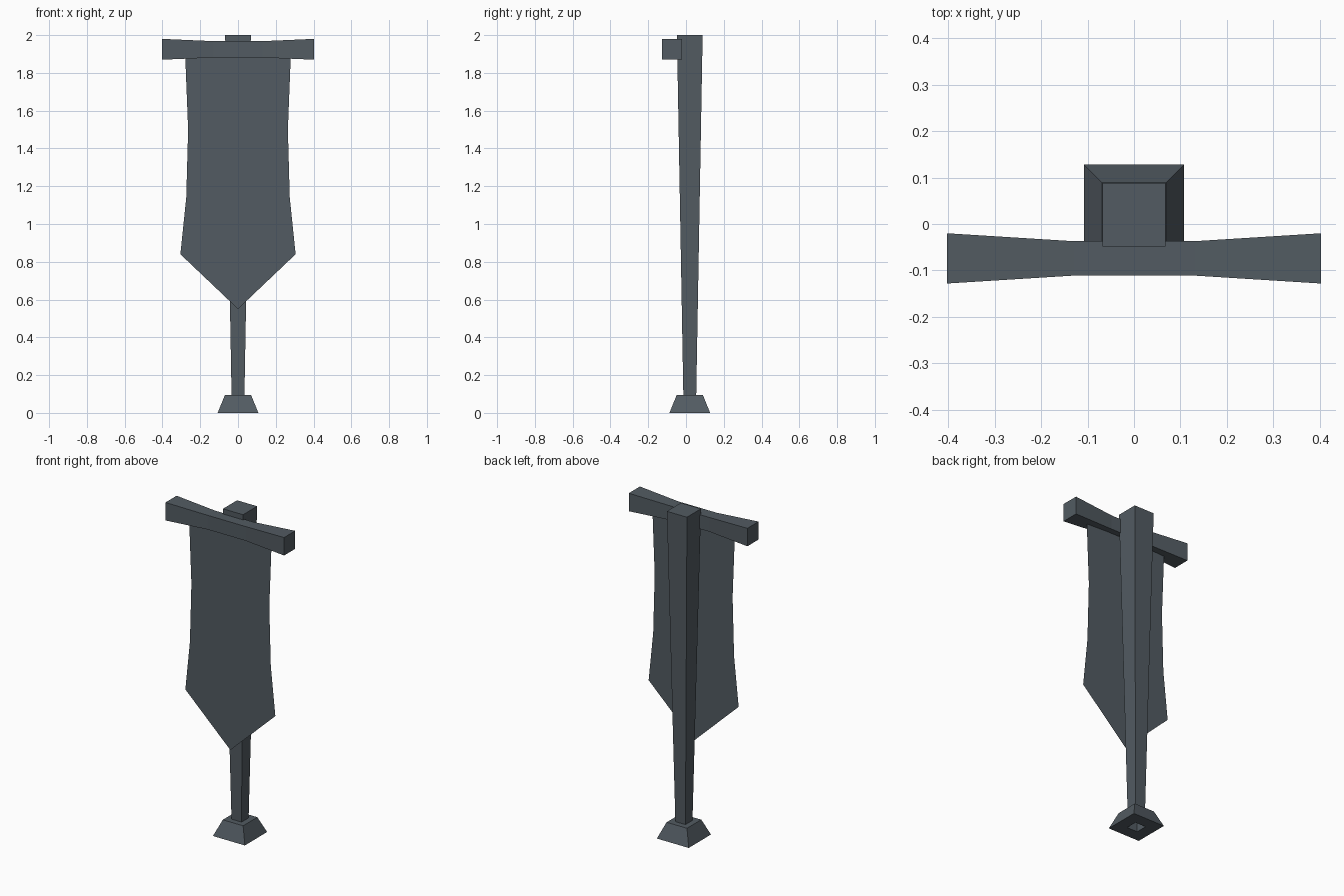
import bpy
import bmesh

if "Cube" in bpy.data.objects:
    bpy.data.objects.remove(bpy.data.objects["Cube"], do_unlink=True)

slate = bpy.data.materials.new("dark_slate")
slate.use_nodes = True
colour = (0.085, 0.105, 0.122, 1)
slate.diffuse_color = colour
slate.node_tree.nodes["Principled BSDF"].inputs["Base Color"].default_value = colour

POLE_Y = 0.02
BAR_Y = -0.074


def finish(name, bm, fix_normals=True):
    if fix_normals:
        bmesh.ops.recalc_face_normals(bm, faces=bm.faces)
    mesh = bpy.data.meshes.new(name)
    bm.to_mesh(mesh)
    bm.free()
    mesh.materials.append(slate)
    obj = bpy.data.objects.new(name, mesh)
    bpy.context.collection.objects.link(obj)
    return obj


def loft(name, rings, start_cap=True, end_cap=True, closed=False):
    """Skin a series of four-cornered rings."""
    bm = bmesh.new()
    loops = [[bm.verts.new(p) for p in ring] for ring in rings]
    pairs = list(zip(loops, loops[1:]))
    if closed:
        pairs.append((loops[-1], loops[0]))
    for a, b in pairs:
        for i in range(4):
            j = (i + 1) % 4
            bm.faces.new((a[i], a[j], b[j], b[i]))
    if not closed:
        if start_cap:
            bm.faces.new(loops[0])
        if end_cap:
            bm.faces.new(loops[-1])
    return finish(name, bm)


CORNERS = ((-1, -1), (1, -1), (1, 1), (-1, 1))


def level_ring(half, z):
    return [(sx * half, POLE_Y + sy * half, z) for sx, sy in CORNERS]


def upright_ring(x, half_y, z_low, z_high):
    mid, half_z = (z_low + z_high) / 2, (z_high - z_low) / 2
    return [(x, BAR_Y + sy * half_y, mid + sz * half_z) for sy, sz in CORNERS]


# Tapered square pole, open at its foot
loft("pole", [level_ring(0.034, 0.09), level_ring(0.068, 2.0)], start_cap=False)

# Sloped foot with a square socket through it
loft("base", [level_ring(0.108, 0), level_ring(0.069, 0.095),
              level_ring(0.034, 0.095), level_ring(0.036, 0)], closed=True)

# Crossbar that flares towards both ends
end, waist = (0.054, 1.87, 1.98), (0.037, 1.881, 1.968)
loft("crossbar", [upright_ring(-0.402, *end), upright_ring(-0.13, *waist),
                  upright_ring(0.13, *waist), upright_ring(0.402, *end)])

# Hanging cloth, a single sheet with a pointed lower end
profile = [(0.281, 1.93), (0.279, 1.88), (0.264, 1.5), (0.274, 1.14), (0.305, 0.84)]
bm = bmesh.new()
left = [bm.verts.new((x, BAR_Y, z)) for x, z in profile]
right = [bm.verts.new((-x, BAR_Y, z)) for x, z in profile]
for i in range(len(profile) - 1):
    bm.faces.new((left[i], right[i], right[i + 1], left[i + 1]))
tip = bm.verts.new((0, BAR_Y, 0.55))
bm.faces.new((left[-1], right[-1], tip))
finish("banner_cloth", bm, fix_normals=False)
